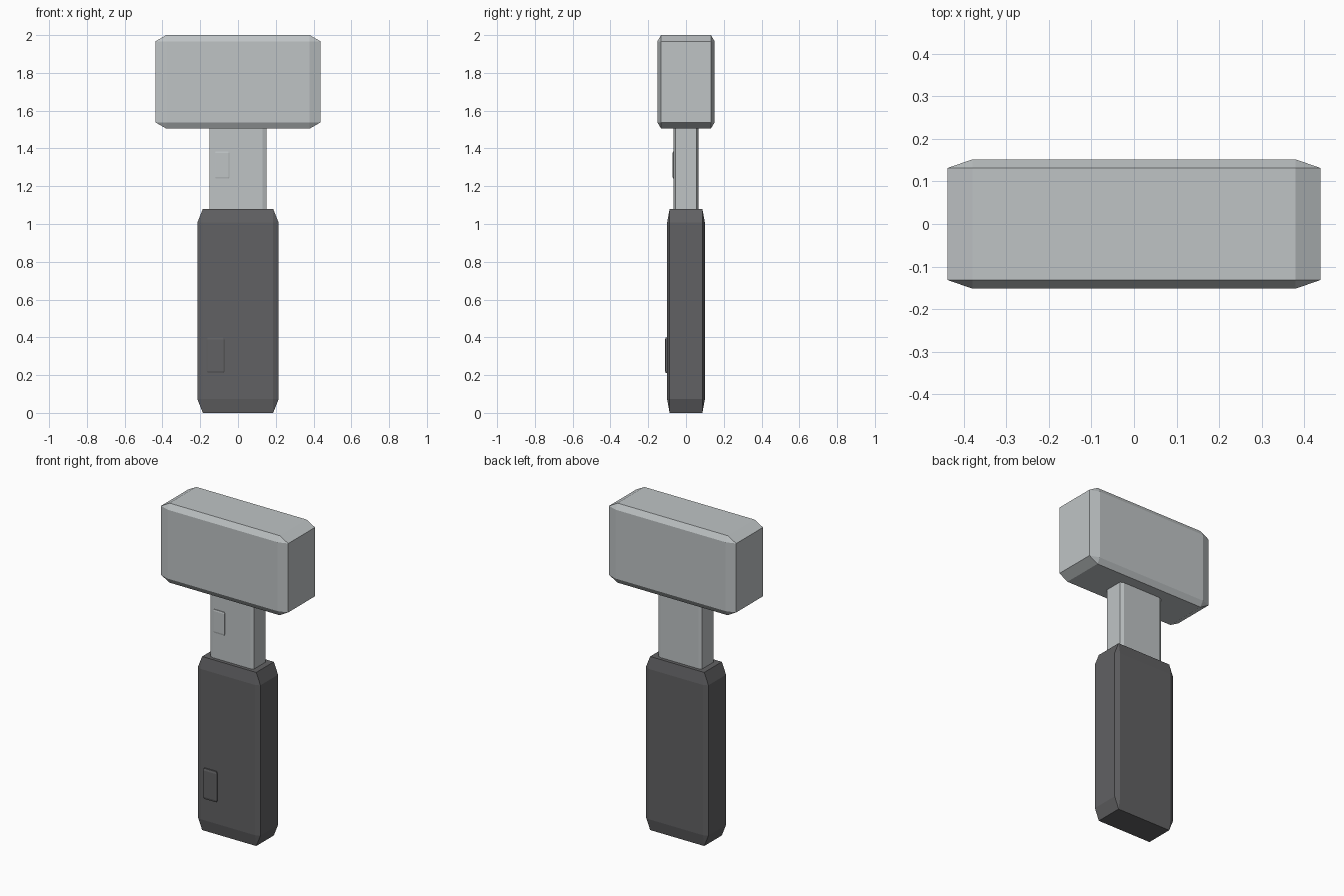
import bpy
import bmesh
from mathutils import Vector

cube = bpy.data.objects.get("Cube")
if cube:
    bpy.data.objects.remove(cube, do_unlink=True)


def make_material(name, colour):
    mat = bpy.data.materials.new(name)
    mat.use_nodes = True
    mat.diffuse_color = colour
    mat.node_tree.nodes["Principled BSDF"].inputs["Base Color"].default_value = colour
    return mat


steel = make_material("light steel", (0.52, 0.55, 0.56, 1))
rubber = make_material("dark rubber", (0.12, 0.12, 0.125, 1))


def chamfered_box(name, low, high, mat, chamfer=0.067):
    """Bevel a unit cube, then stretch it so the chamfer follows the proportions."""
    low, high = Vector(low), Vector(high)
    bm = bmesh.new()
    bmesh.ops.create_cube(bm, size=1)
    bmesh.ops.bevel(bm, geom=bm.edges[:], offset=chamfer, segments=1,
                    affect='EDGES', profile=0.5)
    bmesh.ops.scale(bm, vec=high - low, verts=bm.verts)
    mesh = bpy.data.meshes.new(name)
    bm.to_mesh(mesh)
    bm.free()
    mesh.materials.append(mat)
    obj = bpy.data.objects.new(name, mesh)
    obj.location = (low + high) / 2
    bpy.context.collection.objects.link(obj)
    return obj


# Main stack: grip, neck and striking head
chamfered_box("handle_grip", (-0.215, -0.1, 0), (0.215, 0.1, 1.08), rubber)
chamfered_box("neck", (-0.15, -0.065, 0.98), (0.15, 0.065, 1.62), steel)
chamfered_box("hammer_head", (-0.438, -0.152, 1.505), (0.438, 0.152, 2), steel)

# Raised tabs on the front
chamfered_box("neck_tab", (-0.122, -0.071, 1.24), (-0.044, -0.04, 1.385), steel)
chamfered_box("grip_tab", (-0.166, -0.111, 0.21), (-0.07, -0.06, 0.4), rubber)
